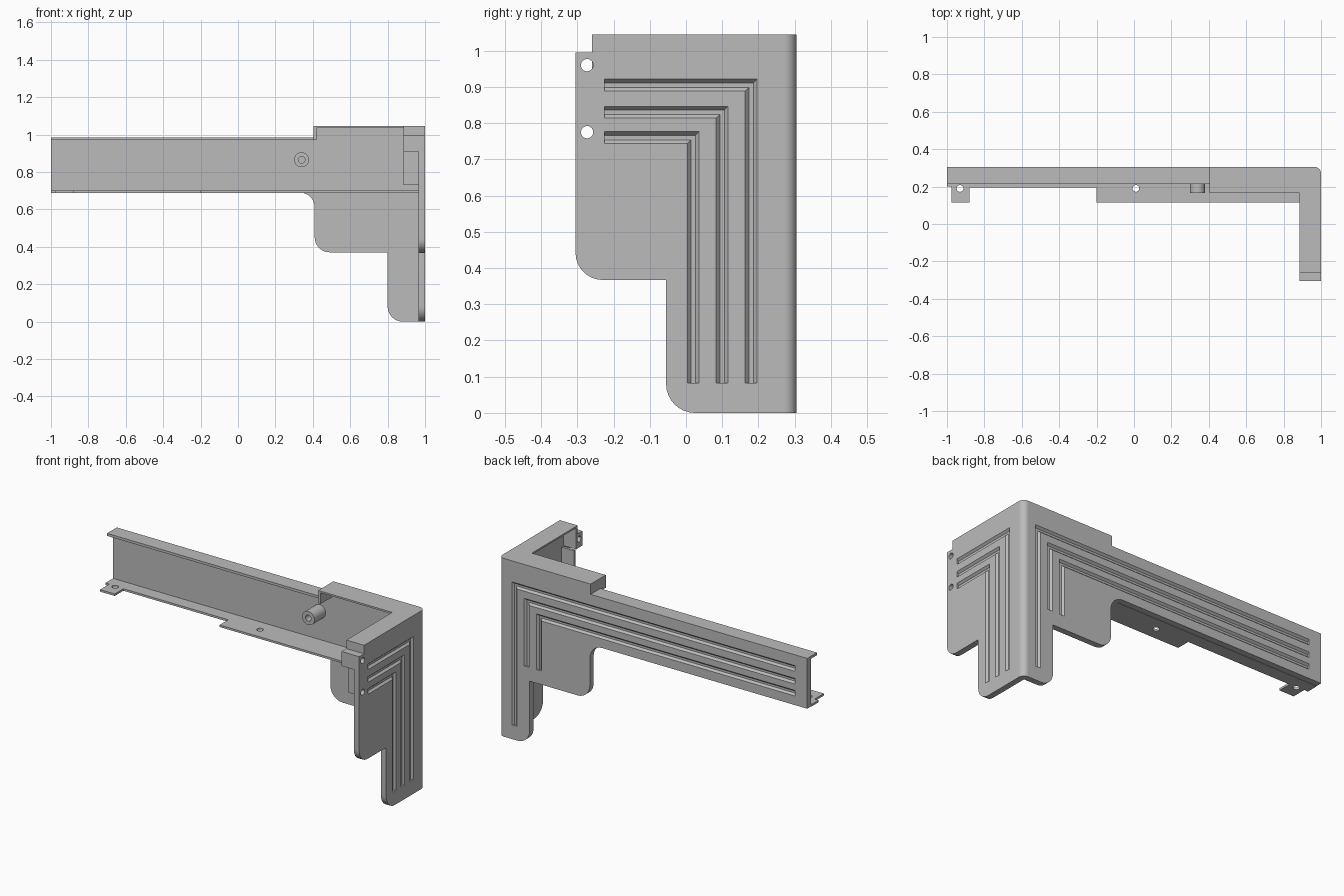
import bpy, bmesh, math
from mathutils import Vector

if "Cube" in bpy.data.objects:
    bpy.data.objects.remove(bpy.data.objects["Cube"])

gray = bpy.data.materials.new("plain_gray")
gray.use_nodes = True
gray.diffuse_color = (0.5, 0.5, 0.5, 1)
gray.node_tree.nodes["Principled BSDF"].inputs["Base Color"].default_value = (0.5, 0.5, 0.5, 1)

# Place profile coordinates (a, b) at depth c along the named axis
AXES = {"x": lambda a, b, c: (c, a, b),
        "y": lambda a, b, c: (a, c, b),
        "z": lambda a, b, c: (a, b, c)}


def rounded(points, steps=8):
    """Outline from (a, b) or (a, b, radius) corners at right angles."""
    out = []
    for i, p in enumerate(points):
        here = Vector(p[:2])
        if len(p) == 2:
            out.append(here)
            continue
        u = (Vector(points[i - 1][:2]) - here).normalized()
        v = (Vector(points[(i + 1) % len(points)][:2]) - here).normalized()
        for k in range(steps + 1):
            t = k / steps * math.pi / 2
            out.append(here + p[2] * (u * (1 - math.sin(t)) + v * (1 - math.cos(t))))
    return out


def loft(name, axis, low, lo, high, hi):
    """Solid between two matching outlines."""
    bm = bmesh.new()
    rings = [[bm.verts.new(AXES[axis](p[0], p[1], c)) for p in pts]
             for pts, c in ((low, lo), (high, hi))]
    n = len(low)
    for ring in rings:
        bm.faces.new(ring)
    for i in range(n):
        j = (i + 1) % n
        bm.faces.new((rings[0][i], rings[0][j], rings[1][j], rings[1][i]))
    bmesh.ops.recalc_face_normals(bm, faces=bm.faces)
    mesh = bpy.data.meshes.new(name)
    bm.to_mesh(mesh)
    bm.free()
    mesh.materials.append(gray)
    ob = bpy.data.objects.new(name, mesh)
    bpy.context.collection.objects.link(ob)
    return ob


def prism(name, axis, points, lo, hi):
    pts = rounded(points)
    return loft(name, axis, pts, lo, pts, hi)


def box(name, x, y, z):
    return prism(name, "z", [(x[0], y[0]), (x[1], y[0]), (x[1], y[1]), (x[0], y[1])], *z)


def disc(a, b, r, n=24):
    return [(a + r * math.cos(2 * math.pi * i / n), b + r * math.sin(2 * math.pi * i / n))
            for i in range(n)]


def cut(ob, cutter):
    mod = ob.modifiers.new("cut", "BOOLEAN")
    mod.operation = "DIFFERENCE"
    mod.solver = "EXACT"
    mod.object = cutter
    bpy.context.view_layer.objects.active = ob
    bpy.ops.object.modifier_apply(modifier=mod.name)
    bpy.data.objects.remove(cutter)


def hole(ob, axis, a, b, r, lo, hi):
    cut(ob, prism("hole_cutter", axis, disc(a, b, r), lo, hi))


def groove(ob, axis, start, corner, bottom, level, face):
    """L-shaped channel with sloped sides: along level, then down at corner."""
    def outline(w):
        return [(start, level + w), (corner + w, level + w), (corner + w, bottom),
                (corner - w, bottom), (corner - w, level - w), (start, level - w)]
    cut(ob, loft("groove_cutter", axis, outline(0.006), face - 0.012,
                 outline(0.02), face + 0.004))


T = 0.035                    # wall thickness
X, Y, TOP = 1.0, 0.305, 1.045
LEVELS = (0.905, 0.83, 0.76)
parts = []

# Long back wall with its stepped lower panel and leg
back = prism("back_wall", "y", [
    (-X, 0.69), (-X, 0.985), (0.405, 0.985), (0.405, TOP), (X - T, TOP), (X - T, 0),
    (0.8, 0, 0.08), (0.8, 0.37), (0.41, 0.37, 0.08), (0.41, 0.69, 0.08)], Y - T, Y)
for level, corner, bottom in zip(LEVELS, (0.9, 0.82, 0.74), (0.083, 0.45, 0.45)):
    groove(back, "y", -0.92, corner, bottom, level, Y)

# Side wall with notch, stepped bottom and two screw holes
side = prism("side_wall", "x", [
    (Y - T, 0), (Y - T, TOP), (-0.26, TOP), (-0.26, 0.995), (-Y, 0.995),
    (-Y, 0.367, 0.075), (-0.055, 0.367), (-0.055, 0, 0.08)], X - T, X)
for level, corner in zip(LEVELS, (0.18, 0.1, 0.02)):
    groove(side, "x", -0.225, corner, 0.083, level, X)
for z in (0.96, 0.775):
    hole(side, "x", -0.273, z, 0.017, 0.9, 1.1)

# Rounded post joining the two walls
post = prism("corner_post", "z", [(X - T, Y - T), (X, Y - T), (X, Y, 0.034), (X - T, Y)], 0, TOP)

# Top lips
lip = prism("corner_top_lip", "z", [
    (0.405, Y), (0.405, 0.165), (0.885, 0.165), (0.885, -0.26), (X, -0.26), (X, Y, 0.034)],
    TOP - 0.01, TOP)
flange = box("top_flange", (-X, 0.405), (0.215, Y - T), (0.97, 0.985))
step = box("lip_step", (0.405, 0.42), (0.165, Y - T), (0.97, TOP - 0.01))

# Bottom flange with tabs and screw holes
base = prism("bottom_flange", "z", [
    (-X, Y - T), (-X, 0.2), (-0.975, 0.2), (-0.975, 0.115), (-0.88, 0.115), (-0.88, 0.195),
    (-0.2, 0.195), (-0.2, 0.115), (X - T, 0.115), (X - T, Y - T)], 0.688, 0.7)
for x in (-0.93, 0.01):
    hole(base, "z", x, 0.19, 0.018, 0.6, 0.8)

# Closed front end of the side wall
end = box("end_wall", (0.885, X - T), (-0.26, -0.245), (0.91, TOP - 0.01))
block = box("end_block", (0.885, X - T), (-Y, -0.245), (0.91, 0.995))
hole(block, "x", -0.273, 0.96, 0.017, 0.8, 1.1)
tab = box("end_tab", (0.885, X - T), (-0.24, -0.225), (0.73, 0.91))

# Screw boss on the inside of the back wall
boss = prism("screw_boss", "y", disc(0.34, 0.865, 0.04, 32), 0.165, Y - T)
hole(boss, "y", 0.34, 0.865, 0.018, 0.1, 0.25)

# Smooth rounded corners while keeping edges sharp
for ob in (back, side, post, lip, flange, step, base, end, block, tab, boss):
    bpy.ops.object.select_all(action="DESELECT")
    ob.select_set(True)
    bpy.context.view_layer.objects.active = ob
    bpy.ops.object.shade_smooth_by_angle(angle=math.radians(30))
